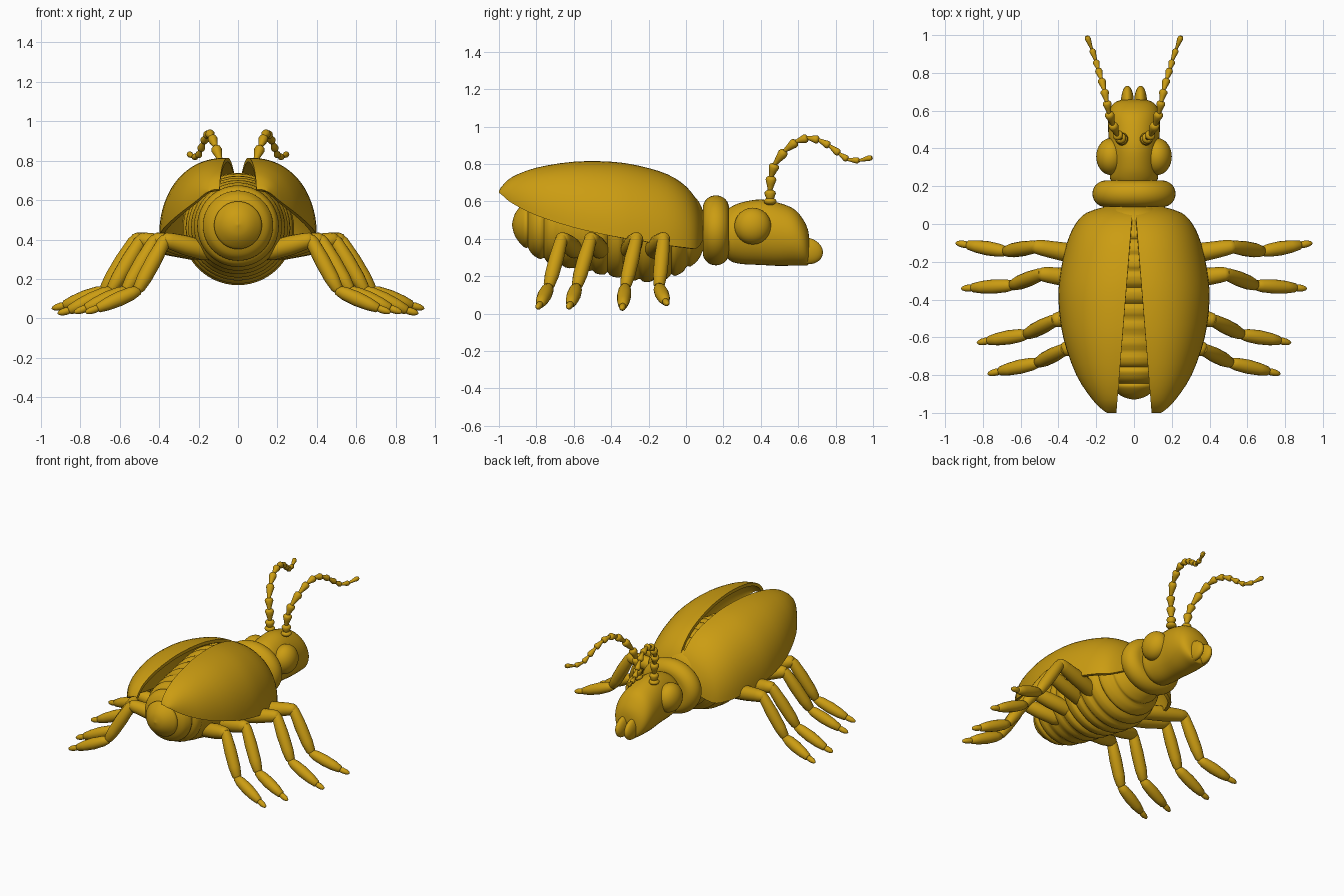
import bpy, bmesh, math
from mathutils import Vector, Matrix

if "Cube" in bpy.data.objects:
    bpy.data.objects.remove(bpy.data.objects["Cube"], do_unlink=True)

ochre = bpy.data.materials.new("golden ochre")
ochre.use_nodes = True
ochre.diffuse_color = (0.6, 0.335, 0.006, 1)
ochre.node_tree.nodes["Principled BSDF"].inputs["Base Color"].default_value = ochre.diffuse_color


def finish(name, bm, angle=50):
    bmesh.ops.recalc_face_normals(bm, faces=bm.faces)
    mesh = bpy.data.meshes.new(name)
    bm.to_mesh(mesh)
    bm.free()
    mesh.materials.append(ochre)
    obj = bpy.data.objects.new(name, mesh)
    bpy.context.collection.objects.link(obj)
    bpy.ops.object.select_all(action='DESELECT')
    obj.select_set(True)
    bpy.context.view_layer.objects.active = obj
    bpy.ops.object.shade_smooth_by_angle(angle=math.radians(angle))
    return obj


def bridge(bm, rows, closed):
    for a, b in zip(rows, rows[1:]):
        for i in range(len(a) - (not closed)):
            j = (i + 1) % len(a)
            bm.faces.new((a[i], a[j], b[j], b[i]))


def loft(name, rings, sides=40, matrix=None, angle=50):
    """Skin elliptical rings (y, centre z, x radius, z radius) and cap both ends."""
    bm = bmesh.new()
    rows = []
    for y, zc, rx, rz in rings:
        turn = [2 * math.pi * i / sides for i in range(sides)]
        rows.append([bm.verts.new((rx * math.cos(t), y, zc + rz * math.sin(t))) for t in turn])
    bridge(bm, rows, True)
    bm.faces.new(rows[0])
    bm.faces.new(rows[-1])
    if matrix:
        bm.transform(matrix)
    return finish(name, bm, angle)


def smooth_table(table, steps=5):
    """Catmull-Rom interpolation between the rows of a table."""
    rows = [Vector(r) for r in table]
    rows = [rows[0]] + rows + [rows[-1]]
    out = []
    for p, a, b, n in zip(rows, rows[1:], rows[2:], rows[3:]):
        for k in range(steps):
            t = k / steps
            out.append(a + (b - p) * t / 2 + (p * 2 - a * 5 + b * 4 - n) * t**2 / 2
                       + (a * 3 - p - b * 3 + n) * t**3 / 2)
    return out + [rows[-1]]


def limb(name, start, end, profile, sides=16):
    """Turned segment between two points; profile is (fraction, radius)."""
    start, end = Vector(start), Vector(end)
    axis = end - start
    matrix = Matrix.Translation(start) @ axis.to_track_quat('Y', 'Z').to_matrix().to_4x4()
    return loft(name, [(t * axis.length, 0, r, r) for t, r in profile], sides, matrix)


def ball(name, centre, scale, tilt=0):
    bm = bmesh.new()
    bmesh.ops.create_uvsphere(bm, u_segments=32, v_segments=20, radius=1)
    bm.transform(Matrix.Translation(centre) @ Matrix.Rotation(tilt, 4, 'X')
                 @ Matrix.Diagonal((*scale, 1)))
    return finish(name, bm)


# Segmented abdomen: a tapered body with bulging rings
outline = smooth_table([(-.93, .005), (-.915, .06), (-.87, .115), (-.8, .17), (-.7, .208),
                        (-.5, .245), (-.35, .268), (-.22, .285), (-.1, .265), (0, .215),
                        (.08, .14), (.12, .05)], 10)
rings = []
for y, r in outline:
    groove = (1 - abs(math.sin(math.pi * (y + .93) / .085))) ** 2
    r = max(.004, r - .022 * groove * min(1, r / .15))
    rings.append((y, .475 - .03 * (y + .93), r, r))
loft("abdomen", rings, 56, angle=70)

# Collar plate behind the head
loft("thorax_collar", [(.16 + .07 * math.sin(a), .445, .15 + .07 * math.cos(a), .12 + .067 * math.cos(a))
                       for a in [math.pi * (i / 16 - .5) for i in range(17)]], 48)

# Head capsule
loft("head", smooth_table([(.2, .43, .1, .11), (.24, .425, .126, .145), (.3, .43, .128, .165),
                           (.4, .435, .13, .175), (.5, .423, .137, .168), (.58, .407, .134, .15),
                           (.63, .377, .115, .12), (.655, .35, .075, .085), (.66, .345, .01, .01)], 4))

# Leg joints: knee, ankle, foot end, claw tip, with the root inside the abdomen
legs = {
    "front": ((.14, -.19, .33), (.52, -.12, .4), (.68, -.145, .14), (.885, -.11, .065), (.945, -.1, .05)),
    "mid_front": ((.14, -.31, .33), (.49, -.265, .4), (.645, -.325, .14), (.86, -.338, .04), (.915, -.342, .025)),
    "mid_rear": ((.13, -.45, .33), (.42, -.51, .4), (.57, -.585, .14), (.775, -.618, .05), (.832, -.63, .03)),
    "rear": ((.12, -.58, .33), (.37, -.665, .4), (.51, -.735, .14), (.715, -.78, .05), (.775, -.795, .03)),
}
thigh = [(0, .02), (.04, .038), (.2, .05), (.6, .05), (.9, .042), (1, .036), (1.05, .024), (1.06, .004)]
shin = [(-.06, .01), (-.04, .026), (.05, .034), (.4, .04), (.75, .038), (.95, .03), (1, .02)]
foot = [(-.06, .012), (-.03, .024), (.15, .034), (.45, .038), (.75, .033), (.97, .024), (1, .016)]
claw = [(-.2, .015), (.2, .019), (.6, .017), (.9, .01), (1, .002)]

# Feeler path and the bead shape of each joint
feeler = smooth_table([(.065, .45, .59), (.067, .452, .7), (.09, .475, .8), (.125, .56, .9),
                       (.145, .65, .94), (.165, .74, .915), (.19, .82, .855), (.21, .89, .815),
                       (.25, .995, .835)], 3)[::2]
bead = [(-.05, .4), (.1, .5), (.45, .75), (.75, 1), (.9, .9), (1, .55)]

# Wing case rows: y, top height, rim height, half width
case_rows = smooth_table([(.095, .5, .4, .14), (.06, .6, .35, .25), (0, .68, .352, .31),
                          (-.1, .745, .365, .355), (-.25, .79, .39, .388), (-.4, .812, .415, .4),
                          (-.6, .812, .46, .375), (-.8, .78, .525, .305), (-.93, .73, .59, .22),
                          (-.985, .68, .635, .165), (-1, .655, .645, .14)], 3)


def wing_case(name, side):
    bm = bmesh.new()
    rows = []
    for y, top, rim, width in case_rows:
        inner = .006 + .08 * (.09 - y)
        row = []
        for i in range(21):
            a = math.pi / 2 * i / 20
            x = inner + (width - inner) * math.sin(a) ** .9
            row.append(bm.verts.new((side * x, y, rim + (top - rim) * math.cos(a) ** .92)))
        rows.append(row)
    bridge(bm, rows, False)
    bmesh.ops.recalc_face_normals(bm, faces=bm.faces)
    if sum((f.normal.z for f in bm.faces)) < 0:
        bmesh.ops.reverse_faces(bm, faces=bm.faces)
    # Thicken inwards
    bm.normal_update()
    lower = {v: bm.verts.new(v.co - v.normal * .022) for v in list(bm.verts)}
    edges = [e for e in bm.edges if e.is_boundary]
    for f in list(bm.faces):
        bm.faces.new([lower[v] for v in reversed(f.verts)])
    for e in edges:
        a, b = e.verts
        bm.faces.new((a, b, lower[b], lower[a]))
    return finish(name, bm, 45)


# Paired parts
for label, s in (("left", 1), ("right", -1)):
    wing_case(label + "_wing_case", s)
    ball(label + "_eye", (s * .122, .357, .468), (.078, .098, .098))
    ball(label + "_jaw", (s * .035, .645, .335), (.034, .088, .07), -.25)
    for place, joints in legs.items():
        points = [(s * x, y, z) for x, y, z in joints]
        parts = zip(("thigh", "shin", "foot", "claw"), (thigh, shin, foot, claw))
        for i, (part, shape) in enumerate(parts):
            limb(f"{label}_{place}_{part}", points[i], points[i + 1], shape)
    path = [(s * x, y, z) for x, y, z in feeler]
    for i, (a, b) in enumerate(zip(path, path[1:])):
        size = .031 - .0155 * i / (len(path) - 2)
        limb(f"{label}_feeler_joint_{i + 1}", a, b, [(t, r * size) for t, r in bead], 14)
    ball(label + "_feeler_socket", (s * .065, .45, .6), (.034, .034, .02))
